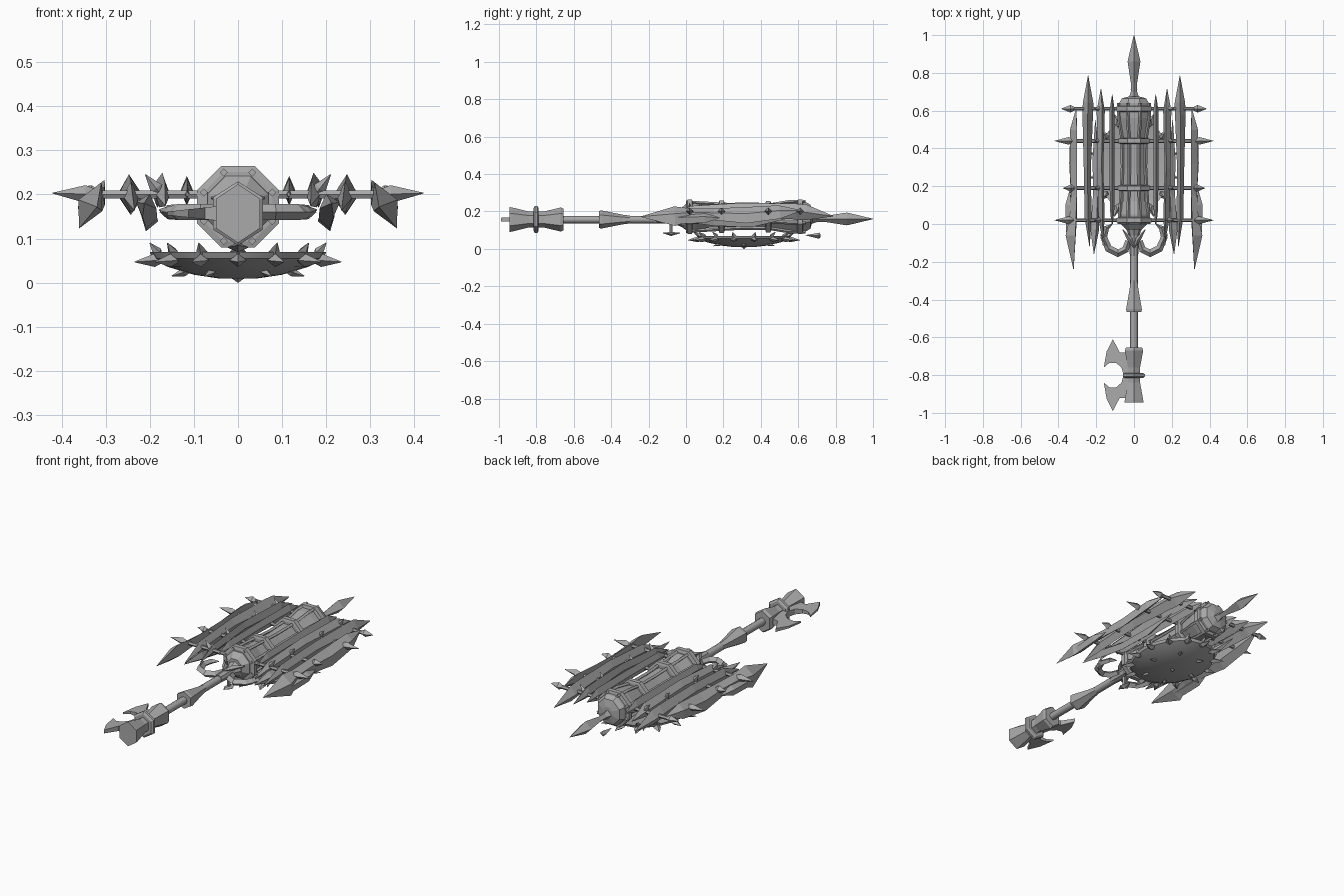
import bpy, bmesh, math
from mathutils import Vector

if "Cube" in bpy.data.objects:
    bpy.data.objects.remove(bpy.data.objects["Cube"])

grey = bpy.data.materials.new("steel grey")
grey.diffuse_color = (0.40, 0.40, 0.40, 1)
grey.use_nodes = True
grey.node_tree.nodes["Principled BSDF"].inputs["Base Color"].default_value = grey.diffuse_color


def finish(name, bm, smooth=0):
    bmesh.ops.recalc_face_normals(bm, faces=bm.faces)
    me = bpy.data.meshes.new(name)
    bm.to_mesh(me)
    bm.free()
    me.materials.append(grey)
    ob = bpy.data.objects.new(name, me)
    bpy.context.collection.objects.link(ob)
    if smooth:
        bpy.ops.object.select_all(action='DESELECT')
        ob.select_set(True)
        bpy.context.view_layer.objects.active = ob
        bpy.ops.object.shade_smooth_by_angle(angle=math.radians(smooth))
    return ob


def loft(name, secs, n=4, phase=0.0, tilt=0.0, up=(0, 0, 1), smooth=0):
    """Skin n-sided sections (x, y, z, half width, half height) along their path."""
    bm = bmesh.new()
    pts = [Vector(s[:3]) for s in secs]
    rings = []
    for i, s in enumerate(secs):
        t = (pts[min(i + 1, len(pts) - 1)] - pts[max(i - 1, 0)]).normalized()
        side = t.cross(Vector(up)).normalized()
        top = side.cross(t)
        ring = []
        for k in range(n):
            a = phase + k * math.tau / n
            u, v = s[3] * math.cos(a), s[4] * math.sin(a)
            u, v = (u * math.cos(tilt) - v * math.sin(tilt),
                    u * math.sin(tilt) + v * math.cos(tilt))
            ring.append(bm.verts.new(pts[i] + side * u + top * v))
        rings.append(ring)
    for a, b in zip(rings, rings[1:]):
        for k in range(n):
            bm.faces.new((a[k], a[(k + 1) % n], b[(k + 1) % n], b[k]))
    bm.faces.new(rings[0])
    bm.faces.new(rings[-1])
    return finish(name, bm, smooth)


def turned(name, prof, z, n, phase=0.0, sz=1.0, smooth=0):
    """Part turned around the long axis: profile of (y, radius)."""
    return loft(name, [(0, y, z, r, r * sz) for y, r in prof], n, phase, smooth=smooth)


def pair(name, secs, tilt=0.0, n=4):
    for sx, label in ((1, "right"), (-1, "left")):
        loft(f"{name}_{label}", [(sx * s[0], *s[1:]) for s in secs], n, 0, sx * tilt)


def spike(name, a, b, w, h, up=(0, 0, 1), belly=0.3):
    a, b = Vector(a), Vector(b)
    m = a.lerp(b, belly)
    loft(name, [(*a, w * .45, h * .45), (*m, w, h), (*b, .001, .001)], 4, 0, 0, up)


# Shaft, collar and tip
turned("shaft", [(-.7, .02), (0, .02)], .157, 8, smooth=50)
turned("shaft_bulge", [(-.465, .046), (-.45, .048), (-.34, .026), (-.3, .021)], .157, 6, math.pi / 6)
turned("shaft_collar", [(-.17, .022), (-.06, .027), (-.02, .045), (0, .06)], .16, 8)
turned("tip_spike", [(.66, .03), (.7, .017), (.75, .017), (.86, .034), (.9, .025), (1.0, .001)], .16, 4)

# Pommel with waist and ring
turned("pommel", [(-.945, .058), (-.93, .056), (-.84, .037), (-.76, .037), (-.67, .056), (-.655, .05)],
       .157, 6, math.pi / 2, 1.15)
turned("pommel_ring", [(-.815, .055), (-.808, .066), (-.795, .066), (-.788, .055)],
       .157, 6, math.pi / 2, 1.1)

# Twin crescent blades on one side of the pommel
half = [(-.02, -.68), (-.075, -.68), (-.112, -.61), (-.145, -.675), (-.16, -.76),
        (-.13, -.735), (-.095, -.735), (-.066, -.76), (-.055, -.80), (-.02, -.80)]
for label, f in (("inner", lambda y: y), ("outer", lambda y: -1.6 - y)):
    bm = bmesh.new()
    layers = [[bm.verts.new((x, f(y), .157 + s * (.004 + .11 * max(0, .16 + x))))
               for x, y in half] for s in (-1, 1)]
    bm.faces.new(layers[0])
    bm.faces.new(layers[1])
    for k in range(len(half)):
        j = (k + 1) % len(half)
        bm.faces.new((layers[0][k], layers[0][j], layers[1][j], layers[1][k]))
    finish(f"crescent_blade_{label}", bm)

# Head core with four octagonal bands
turned("core_barrel", [(-.03, .045), (0, .075), (.05, .08), (.12, .064), (.3, .058), (.45, .062),
                       (.56, .082), (.64, .085), (.665, .07), (.675, .03)], .172, 8, math.pi / 8)
for i, (y, r) in enumerate([(.02, .1), (.19, .093), (.44, .09), (.61, .1)]):
    turned(f"core_band_{i}", [(y - .016, r * .85), (y - .012, r), (y + .012, r), (y + .016, r * .85)],
           .172, 8, math.pi / 8)
for i in range(8):
    a = math.pi / 4 * i + math.pi / 8
    c, s = math.cos(a), math.sin(a)
    loft(f"core_rib_{i}", [(c * r, y, .172 + s * r, .009, .009) for y, r in
                           ((.0, .084), (.1, .078), (.3, .066), (.45, .068), (.55, .086), (.64, .088))])

# Cross bars with spiked ends
for i, (y, end) in enumerate([(.02, .42), (.19, .375), (.44, .42), (.61, .385)]):
    loft(f"cross_bar_{i}", [(-.33, y, .2, .01, .01), (.33, y, .2, .01, .01)], 6)
    for sx in (-1, 1):
        spike(f"bar_spike_{i}_{sx}", (sx * .315, y, .2), (sx * end, y, .203), .02, .02)
        spike(f"bar_stud_{i}_{sx}", (sx * .175, y, .2), (sx * .21, y, .245), .015, .015, (0, 1, 0))

# Long blades of the cage, inner to outer
pair("inner_blade", [(.115, -.0, .20, .004, .005), (.116, .08, .208, .012, .03), (.116, .33, .212, .013, .03),
                     (.116, .6, .208, .014, .034), (.115, .685, .2, .001, .002)])
pair("second_blade", [(.165, -.09, .175, .001, .002), (.172, .03, .2, .017, .03), (.178, .3, .216, .016, .034),
                      (.176, .6, .205, .022, .036), (.175, .715, .185, .001, .002)], .2)
pair("third_blade", [(.235, -.12, .165, .001, .002), (.243, .03, .195, .018, .035), (.247, .3, .21, .019, .036),
                     (.245, .58, .2, .028, .042), (.243, .64, .195, .028, .042), (.243, .785, .175, .001, .002)])
pair("lower_blade", [(.212, -.16, .18, .001, .002), (.208, -.03, .175, .024, .028), (.2, .15, .15, .018, .028),
                     (.2, .35, .145, .02, .03), (.205, .55, .165, .001, .002)], .3)
pair("outer_blade", [(.305, .615, .205, .001, .002), (.32, .5, .197, .02, .04), (.322, .32, .18, .02, .048),
                     (.318, .15, .185, .018, .035), (.322, .03, .185, .022, .034),
                     (.335, -.06, .175, .03, .058), (.32, -.24, .172, .001, .002)], -.45)
pair("outer_barb", [(.34, .18, .165, .001, .002), (.345, .1, .165, .02, .028), (.34, -.05, .16, .02, .03),
                    (.325, -.2, .17, .002, .002)], -.4)

# Curled guard hooks
pair("guard_hook", [(.03, -.09, .16, .016, .016), (.045, -.135, .16, .019, .018), (.085, -.155, .16, .021, .018),
                    (.135, -.13, .16, .02, .018), (.16, -.07, .16, .018, .016), (.145, -.02, .16, .014, .014),
                    (.115, -.0, .16, .002, .002)])
pair("guard_point", [(.13, -.13, .16, .014, .016), (.155, -.105, .16, .012, .014), (.178, -.05, .165, .001, .002)])
pair("guard_leaf", [(.0, -.13, .19, .002, .003), (.022, -.08, .192, .014, .014), (.06, -.03, .192, .002, .003)])

# Shallow oval dish below the head
N, CY = 20, .31
bm = bmesh.new()
rings = []
for r, z in ((.35, .058), (.93, .064), (1.0, .069), (.97, .055), (.8, .036), (.5, .018), (.2, .009)):
    rings.append([bm.verts.new((.2 * r * math.cos(k * math.tau / N), CY + .25 * r * math.sin(k * math.tau / N), z))
                  for k in range(N)])
for a, b in zip(rings, rings[1:]):
    for k in range(N):
        bm.faces.new((a[k], a[(k + 1) % N], b[(k + 1) % N], b[k]))
bm.faces.new(rings[0])
bm.faces.new(rings[-1])
finish("dish", bm, 35)

# Thorns around the dish rim and under it
for k in range(14):
    a = (k + .5) * math.tau / 14
    c, s = math.cos(a), math.sin(a)
    spike(f"rim_thorn_{k}", (.175 * c, CY + .225 * s, .052), (.24 * c, CY + .3 * s, .047), .02, .015)
    spike(f"rim_claw_{k}", (.18 * c, CY + .225 * s, .06), (.205 * c, CY + .27 * s, .09), .014, .012)
for k in range(6):
    a = k * math.tau / 6
    c, s = math.cos(a), math.sin(a)
    spike(f"dish_thorn_{k}", (.11 * c, CY + .14 * s, .028), (.15 * c, CY + .19 * s, .015), .012, .01)
spike("dish_centre_stud", (0, CY, .02), (0, CY, .0), .02, .02, (0, 1, 0))

# Small hanging stud and detached points fore and aft
loft("hanging_stem", [(0, -.08, .15, .012, .012), (0, -.08, .08, .008, .008)], 6, up=(0, 1, 0))
loft("hanging_cap", [(0, -.125, .085, .001, .001), (0, -.08, .08, .025, .011), (0, -.03, .085, .001, .001)])
spike("rear_point", (0, .72, .07), (0, .64, .073), .018, .016, belly=.1)
